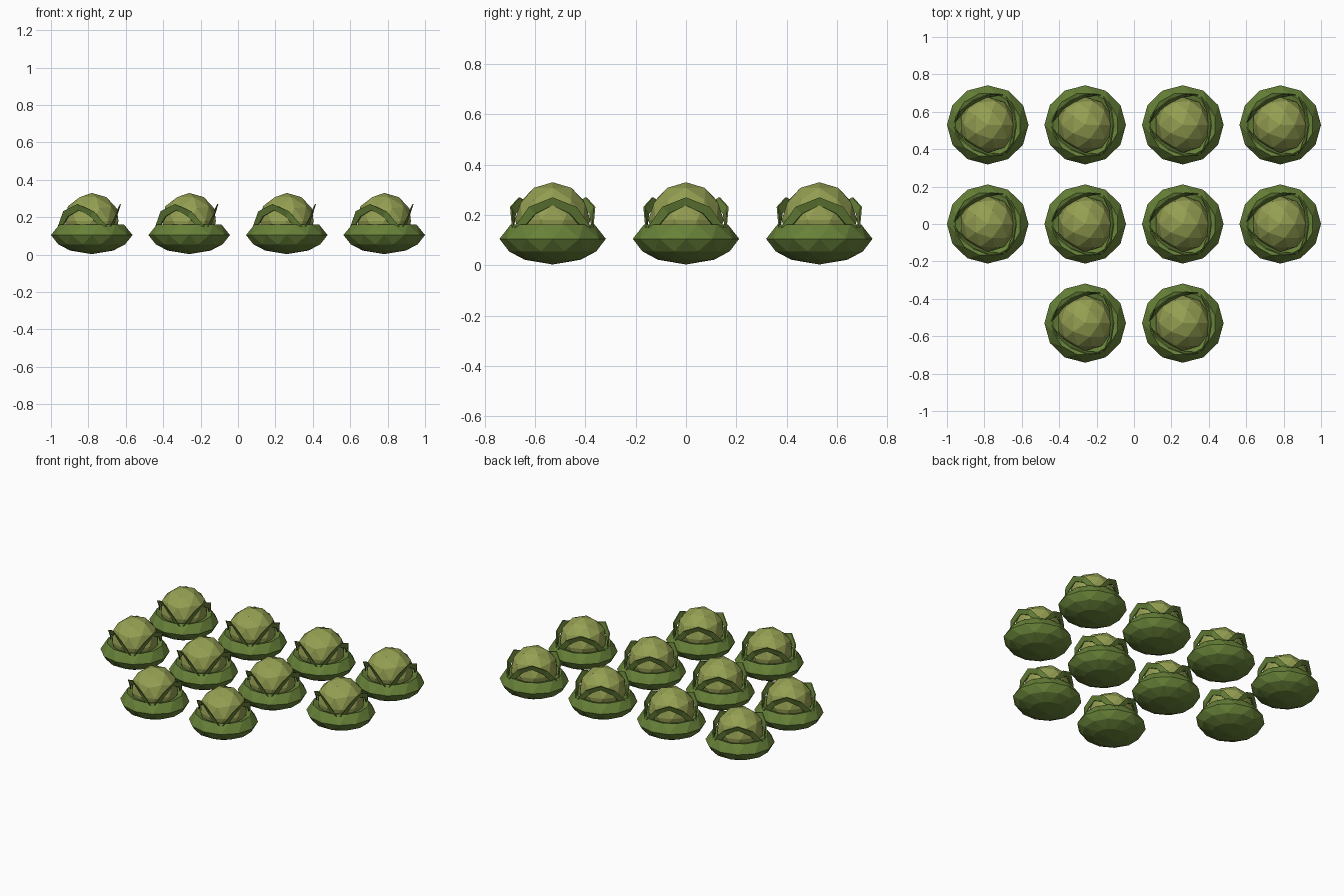
import bpy, bmesh, math
from mathutils import Vector

if "Cube" in bpy.data.objects:
    bpy.data.objects.remove(bpy.data.objects["Cube"])


def material(name, rgb):
    m = bpy.data.materials.new(name)
    m.diffuse_color = (*rgb, 1)
    m.use_nodes = True
    m.node_tree.nodes["Principled BSDF"].inputs["Base Color"].default_value = m.diffuse_color
    return m


HEAD = material("pale green", (0.30, 0.35, 0.085))
LEAF = material("leaf green", (0.135, 0.22, 0.04))


def polar(r, deg, z):
    a = math.radians(deg)
    return Vector((r * math.cos(a), r * math.sin(a), z))


def finish(bm, name, mat):
    bmesh.ops.recalc_face_normals(bm, faces=bm.faces)
    me = bpy.data.meshes.new(name)
    bm.to_mesh(me)
    bm.free()
    me.materials.append(mat)
    return me


# Round faceted head
def head_mesh():
    bm = bmesh.new()
    bmesh.ops.create_icosphere(bm, subdivisions=2, radius=0.15)
    bmesh.ops.translate(bm, verts=bm.verts, vec=(0, 0, 0.18))
    return finish(bm, "head", HEAD)


# Outer leaf bowl: staggered rings joined by triangles
def bowl_mesh():
    n = 12
    step = 360 / n
    profile = [(0.115, 0.022), (0.185, 0.055), (0.218, 0.105),
               (0.178, 0.162), (0.140, 0.150)]
    bm = bmesh.new()
    rings = []
    for k, (r, z) in enumerate(profile):
        rings.append([bm.verts.new(polar(r, (i + 0.5 * (k % 2)) * step, z))
                      for i in range(n)])
    for k in range(len(rings) - 1):
        a, b = rings[k], rings[k + 1]
        for i in range(n):
            j = (i + 1) % n
            if k % 2 == 0:
                bm.faces.new((a[i], a[j], b[i]))
                bm.faces.new((a[j], b[j], b[i]))
            else:
                bm.faces.new((a[i], a[j], b[j]))
                bm.faces.new((a[i], b[j], b[i]))
    base = bm.verts.new((0, 0, 0.003))
    for i in range(n):
        bm.faces.new((rings[0][(i + 1) % n], rings[0][i], base))
    bm.normal_update()
    for v in bm.verts:
        v.co.y *= 0.97
    return finish(bm, "outer_bowl", LEAF)


# Three thin arched leaf rims leaning out around the head
def rims_mesh():
    outer = [(-57, 0.182, 0.150), (-34, 0.170, 0.232), (0, 0.156, 0.270),
             (34, 0.170, 0.232), (57, 0.182, 0.150)]
    inner = [(-45, 0.165, 0.150), (-27, 0.152, 0.205), (0, 0.140, 0.238),
             (27, 0.152, 0.205), (45, 0.165, 0.150)]
    bm = bmesh.new()
    for turn in (0, 120, 240):
        layers = []
        for shift in (0.0, -0.006):
            for edge in (outer, inner):
                layers.append([bm.verts.new(polar(r + shift, a + turn, z))
                               for a, r, z in edge])
        o, i, ob, ib = layers
        for p, q in ((o, i), (i, ib), (ib, ob), (ob, o)):
            for k in range(4):
                bm.faces.new((p[k], p[k + 1], q[k + 1], q[k]))
        for k in (0, 4):
            bm.faces.new((o[k], i[k], ib[k], ob[k]))
    return finish(bm, "leaf_rims", LEAF)


# Rows of cabbages: four, four, two
parts = [head_mesh(), bowl_mesh(), rims_mesh()]
for y, xs in ((0.53, (-0.782, -0.261, 0.261, 0.782)),
              (0.0, (-0.782, -0.261, 0.261, 0.782)),
              (-0.53, (-0.261, 0.261))):
    for x in xs:
        for me in parts:
            ob = bpy.data.objects.new("cabbage_" + me.name, me)
            ob.location = (x, y, 0)
            bpy.context.collection.objects.link(ob)
